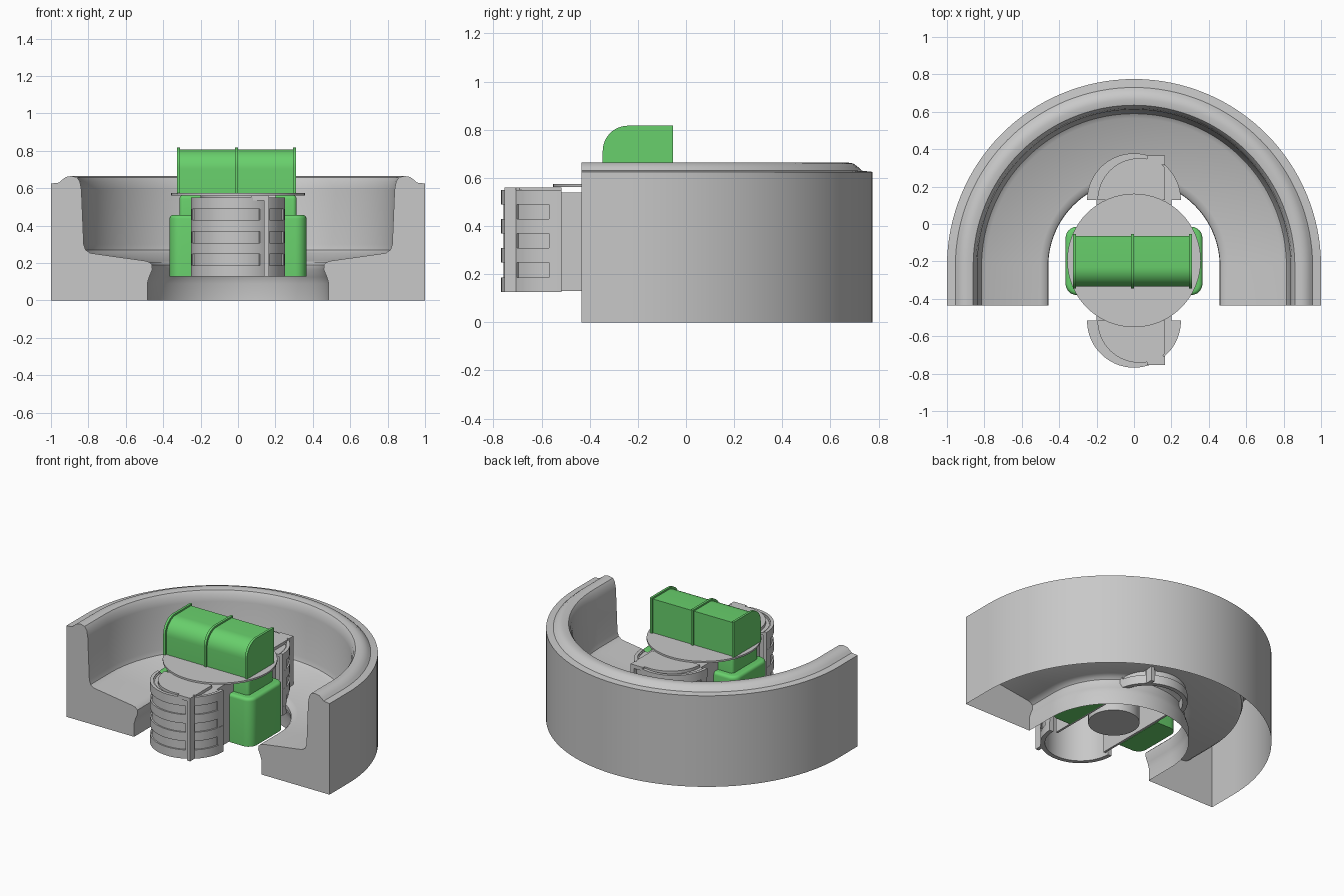
import bpy, bmesh, math
from mathutils import Vector

if "Cube" in bpy.data.objects:
    bpy.data.objects.remove(bpy.data.objects["Cube"], do_unlink=True)


def material(name, rgb):
    m = bpy.data.materials.new(name)
    m.use_nodes = True
    m.diffuse_color = (*rgb, 1)
    m.node_tree.nodes["Principled BSDF"].inputs["Base Color"].default_value = (*rgb, 1)
    return m


GREY = material("light grey", (0.58, 0.58, 0.58))
GREEN = material("green", (0.14, 0.63, 0.15))
MID_Y = -0.195      # centre line of the table and seats


def finish(bm, name, mat, smooth=True):
    bmesh.ops.recalc_face_normals(bm, faces=bm.faces)
    mesh = bpy.data.meshes.new(name)
    bm.to_mesh(mesh)
    bm.free()
    mesh.materials.append(mat)
    ob = bpy.data.objects.new(name, mesh)
    bpy.context.collection.objects.link(ob)
    if smooth:
        bpy.ops.object.select_all(action='DESELECT')
        ob.select_set(True)
        bpy.context.view_layer.objects.active = ob
        bpy.ops.object.shade_smooth_by_angle(angle=math.radians(35))
    return ob


def sweep(bm, profile, stations, closed=True):
    """Sweep (radius, z) points through stations of (centre, angle), capping the ends."""
    rings = []
    for (cx, cy), a in stations:
        rings.append([bm.verts.new((cx + r * math.cos(a), cy + r * math.sin(a), z))
                      for r, z in profile])
    n = len(profile)
    for p, q in zip(rings, rings[1:]):
        for i in range(n if closed else n - 1):
            j = (i + 1) % n
            bm.faces.new((p[i], p[j], q[j], q[i]))
    bm.faces.new(rings[0])
    bm.faces.new(rings[-1])


def arc(centre, a0, a1, steps):
    return [(centre, math.radians(a0 + (a1 - a0) * i / steps)) for i in range(steps + 1)]


def arc_wall(bm, centre, r0, r1, z0, z1, a0, a1):
    steps = max(2, int(abs(a1 - a0) / 6))
    sweep(bm, [(r0, z0), (r1, z0), (r1, z1), (r0, z1)], arc(centre, a0, a1, steps))


def prism(bm, outline, vec):
    """Extrude a flat outline of 3D points along a vector."""
    a = [bm.verts.new(p) for p in outline]
    b = [bm.verts.new(Vector(p) + Vector(vec)) for p in outline]
    bm.faces.new(a)
    bm.faces.new(b)
    for i in range(len(a)):
        j = (i + 1) % len(a)
        bm.faces.new((a[i], a[j], b[j], b[i]))


def box(bm, x0, x1, y0, y1, z0, z1):
    prism(bm, [(x0, y0, z0), (x1, y0, z0), (x1, y1, z0), (x0, y1, z0)], (0, 0, z1 - z0))


def disc(name, r, z0, z1, mat):
    bm = bmesh.new()
    ring = [(r * math.cos(a), MID_Y + r * math.sin(a), z0)
            for _, a in arc((0, 0), 0, 360, 64)[:-1]]
    prism(bm, ring, (0, 0, z1 - z0))
    return finish(bm, name, mat)


# Curved bench: hollow shell, open underneath
bench_profile = [(1, 0), (1, 0.625), (0.955, 0.63), (0.94, 0.645), (0.92, 0.66), (0.89, 0.665),
                 (0.86, 0.658), (0.845, 0.635), (0.837, 0.59), (0.825, 0.30), (0.815, 0.27),
                 (0.79, 0.253), (0.50, 0.212), (0.475, 0.205), (0.46, 0.19), (0.458, 0.165),
                 (0.475, 0.125), (0.485, 0.09), (0.485, 0)]
bm = bmesh.new()
stations = [((0, -0.435), 0)] + arc((0, -0.225), 0, 180, 64) + [((0, -0.435), math.pi)]
sweep(bm, bench_profile, stations, closed=False)
finish(bm, "curved_bench", GREY)

# Table top and central column
disc("table_top", 0.357, 0.562, 0.574, GREY)
disc("central_column", 0.16, 0.13, 0.562, GREY)


# Rounded side housings with narrower necks
def rounded_box(name, x0, x1, y0, y1, z0, z1, radius):
    bm = bmesh.new()
    box(bm, x0, x1, y0, y1, z0, z1)
    outer = [e for e in bm.edges if any(abs(v.co.x) > 0.3 for v in e.verts)
             and all(abs(v.co.x) > 0.3 for v in e.verts)]
    vertical = [e for e in outer if abs(e.verts[0].co.z - e.verts[1].co.z) > 0.01]
    bmesh.ops.bevel(bm, geom=vertical, offset=radius, segments=6, affect='EDGES', profile=0.5)
    top = [e for e in bm.edges if all(v.co.z > z1 - 0.001 for v in e.verts)
           and not all(abs(v.co.x) < 0.21 for v in e.verts)]
    bmesh.ops.bevel(bm, geom=top, offset=0.02, segments=4, affect='EDGES', profile=0.5)
    finish(bm, name, GREEN)


for side, s in (("left", 1), ("right", -1)):
    xa, xb = sorted((s * 0.2, s * 0.366))
    rounded_box(side + "_housing", xa, xb, -0.38, -0.015, 0.127, 0.457, 0.06)
    xa, xb = sorted((s * 0.2, s * 0.313))
    rounded_box(side + "_neck", xa, xb, -0.335, -0.06, 0.44, 0.563, 0.02)


# Chest on the table with a rounded front edge and three bands
def chest_section(bm, x0, x1, grow):
    r = 0.105
    y0, y1, top = -0.335 - grow, -0.065 + grow, 0.806 + grow
    outline = [(x0, y1, 0.57), (x0, y1, top)]
    outline += [(x0, y0 + r + r * math.cos(a), top - r + r * math.sin(a))
                for _, a in arc((0, 0), 90, 180, 10)]
    outline.append((x0, y0, 0.57))
    prism(bm, outline, (x1 - x0, 0, 0))


bm = bmesh.new()
chest_section(bm, -0.32, 0.305, 0)
finish(bm, "chest", GREEN)
bm = bmesh.new()
for x in (-0.318, -0.008, 0.303):
    chest_section(bm, x - 0.008, x + 0.008, 0.011)
finish(bm, "chest_bands", GREEN)


# Half-round seats, one in front and one behind
def half_disc(bm, centre, r, a0, a1, z0, z1, x_limit):
    pts = [(min(centre[0] + r * math.cos(a), x_limit), centre[1] + r * math.sin(a), z0)
           for _, a in arc(centre, a0, a1, 32)]
    clean = [p for i, p in enumerate(pts) if i == 0 or (Vector(p) - Vector(pts[i - 1])).length > 1e-4]
    prism(bm, clean, (0, 0, z1 - z0))


for place, s in (("front", -1), ("back", 1)):
    centre = (0, MID_Y + s * 0.322)
    # wall with raised slats, broken by upright strips
    bm = bmesh.new()
    arc_wall(bm, centre, 0.222, 0.241, 0.127, 0.545, 0, s * 180)
    for i in range(4):
        z = 0.127 + i * 0.121
        arc_wall(bm, centre, 0.23, 0.251, z, z + 0.06, 0, s * 180)
    for a0, a1 in ((0, 12), (48, 62), (168, 180)):
        arc_wall(bm, centre, 0.23, 0.25, 0.13, 0.545, s * a0, s * a1)
    finish(bm, place + "_seat_wall", GREY)

    # lid with a raised plate cut straight on one side
    bm = bmesh.new()
    half_disc(bm, centre, 0.24, 0, s * 180, 0.525, 0.54, 1)
    finish(bm, place + "_seat_lid", GREY)
    bm = bmesh.new()
    inner = (0.03, centre[1])
    half_disc(bm, inner, 0.225, 0, s * 180, 0.54, 0.56, 0.165)
    finish(bm, place + "_seat_plate", GREY)

    # upright post under the plate edge
    bm = bmesh.new()
    ya, yb = sorted((centre[1] + s * 0.19, centre[1] + s * 0.238))
    box(bm, 0.14, 0.165, ya, yb, 0.127, 0.56)
    box(bm, 0.07, 0.165, ya, yb, 0.535, 0.56)
    finish(bm, place + "_seat_post", GREY, smooth=False)

# Upright panels joining the two seats, with a deck under the table
bm = bmesh.new()
for x in (-0.2, 0.185):
    box(bm, x, x + 0.015, MID_Y - 0.322, MID_Y + 0.322, 0.13, 0.54)
finish(bm, "seat_side_panels", GREY, smooth=False)
bm = bmesh.new()
box(bm, -0.2, 0.2, MID_Y - 0.322, MID_Y + 0.322, 0.525, 0.54)
finish(bm, "seat_deck", GREY, smooth=False)
